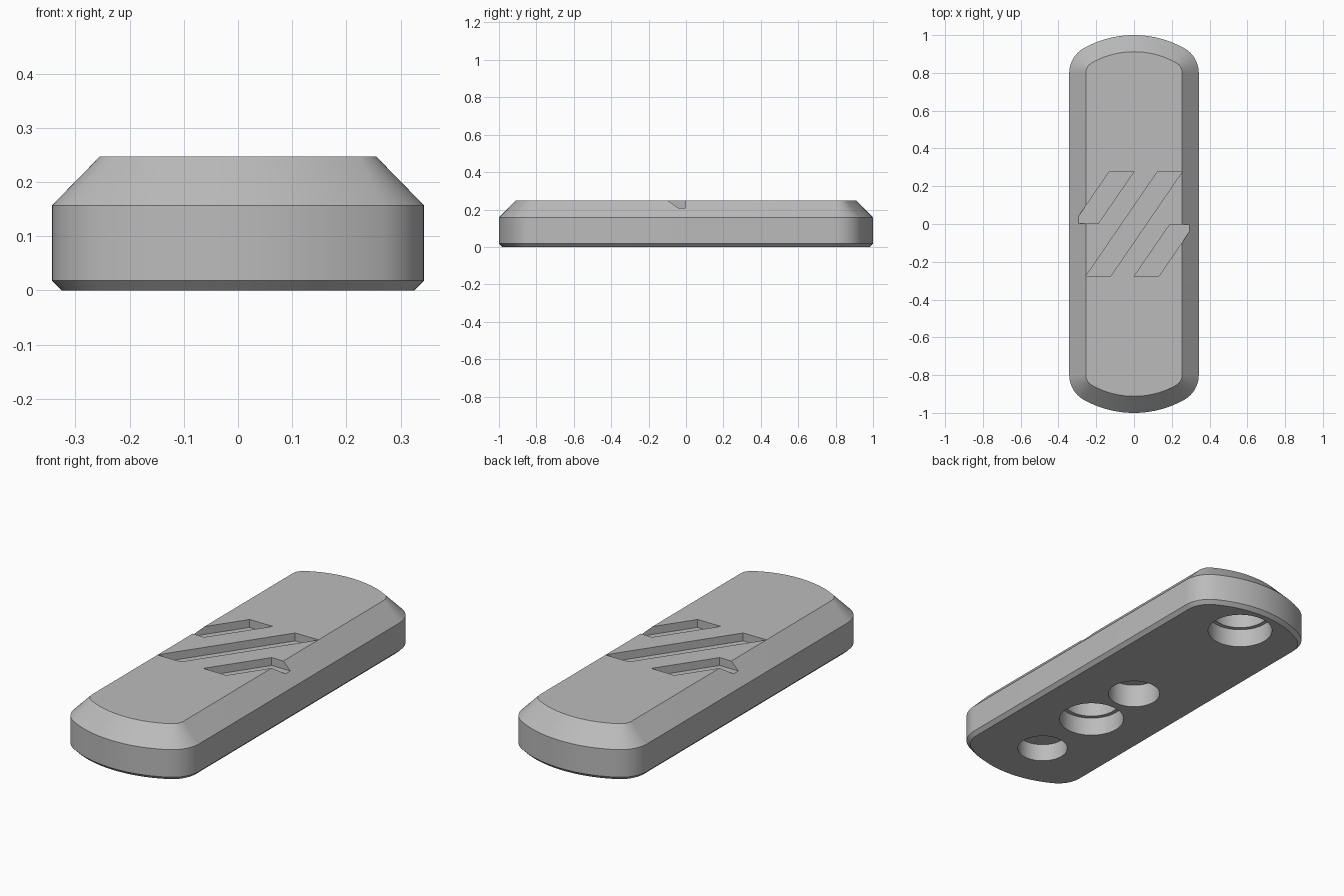
import bpy, bmesh, math

default_cube = bpy.data.objects.get("Cube")
if default_cube:
    bpy.data.objects.remove(default_cube, do_unlink=True)

grey = bpy.data.materials.new("plain grey")
grey.use_nodes = True
grey.diffuse_color = (0.5, 0.5, 0.5, 1)
grey.node_tree.nodes["Principled BSDF"].inputs["Base Color"].default_value = grey.diffuse_color


def loft(name, rings):
    """Closed solid through rings of matching point counts, bottom to top."""
    bm = bmesh.new()
    loops = [[bm.verts.new(p) for p in ring] for ring in rings]
    bm.faces.new(loops[0][::-1])
    bm.faces.new(loops[-1])
    n = len(loops[0])
    for low, high in zip(loops, loops[1:]):
        for i in range(n):
            j = (i + 1) % n
            bm.faces.new((low[i], low[j], high[j], high[i]))
    bmesh.ops.recalc_face_normals(bm, faces=bm.faces)
    mesh = bpy.data.meshes.new(name)
    bm.to_mesh(mesh)
    bm.free()
    mesh.materials.append(grey)
    obj = bpy.data.objects.new(name, mesh)
    bpy.context.collection.objects.link(obj)
    return obj


def arc(cx, cy, r, start, end, steps):
    return [(cx + r * math.cos(start + (end - start) * i / steps),
             cy + r * math.sin(start + (end - start) * i / steps))
            for i in range(steps + 1)]


# Outline: straight sides, rounded corners, gently bowed ends
HALF_WIDTH, CORNER, BOW = 0.343, 0.15, 0.544
CORNER_X = HALF_WIDTH - CORNER
CORNER_Y = 1 - BOW + math.sqrt((BOW - CORNER) ** 2 - CORNER_X ** 2)


def outline(inset, z):
    tilt = math.atan2(CORNER_Y - 1 + BOW, CORNER_X)
    half = arc(CORNER_X, CORNER_Y, CORNER - inset, 0, tilt, 12)
    half += arc(0, 1 - BOW, BOW - inset, tilt, math.pi - tilt, 20)[1:-1]
    half += arc(-CORNER_X, CORNER_Y, CORNER - inset, math.pi - tilt, math.pi, 12)
    return [(x, y, z) for x, y in half] + [(-x, -y, z) for x, y in half]


body = loft("body", [outline(0.018, 0), outline(0, 0.018),
                     outline(0, 0.157), outline(0.088, 0.247)])

cutters = []


# Round sockets in the underside, given as (radius, height) steps
def socket(y, steps):
    rings = [[(px, py, z) for px, py in arc(0, y, r, 0, math.tau, 64)[:-1]]
             for r, z in steps]
    cutters.append(loft("socket_cutter", rings))


for y in (0.8, -0.32):
    socket(y, [(0.155, -0.05), (0.155, 0.095), (0.135, 0.095), (0.135, 0.18)])
socket(0, [(0.124, -0.05), (0.124, 0.12)])
socket(-0.69, [(0.12, -0.05), (0.12, 0.09)])


# Slanted grooves in the top
def groove(points):
    cutters.append(loft("groove_cutter", [[(x, y, z) for x, y in points]
                                          for z in (0.207, 0.3)]))


side = [(-0.13, 0.278), (-0.32, 0.002), (-0.19, 0.002), (0, 0.278)]
groove(side)
groove([(-x, -y) for x, y in side])
groove([(0.125, 0.278), (-0.256, -0.278), (-0.125, -0.278), (0.256, 0.278)])

# Cut, then drop the cutters
bpy.ops.object.select_all(action="DESELECT")
body.select_set(True)
bpy.context.view_layer.objects.active = body
for cutter in cutters:
    cutter.hide_render = True
    mod = body.modifiers.new("cut", "BOOLEAN")
    mod.operation = "DIFFERENCE"
    mod.solver = "EXACT"
    mod.object = cutter
    bpy.ops.object.modifier_apply(modifier=mod.name)
    bpy.data.objects.remove(cutter, do_unlink=True)

bpy.ops.object.shade_smooth_by_angle(angle=math.radians(30))
